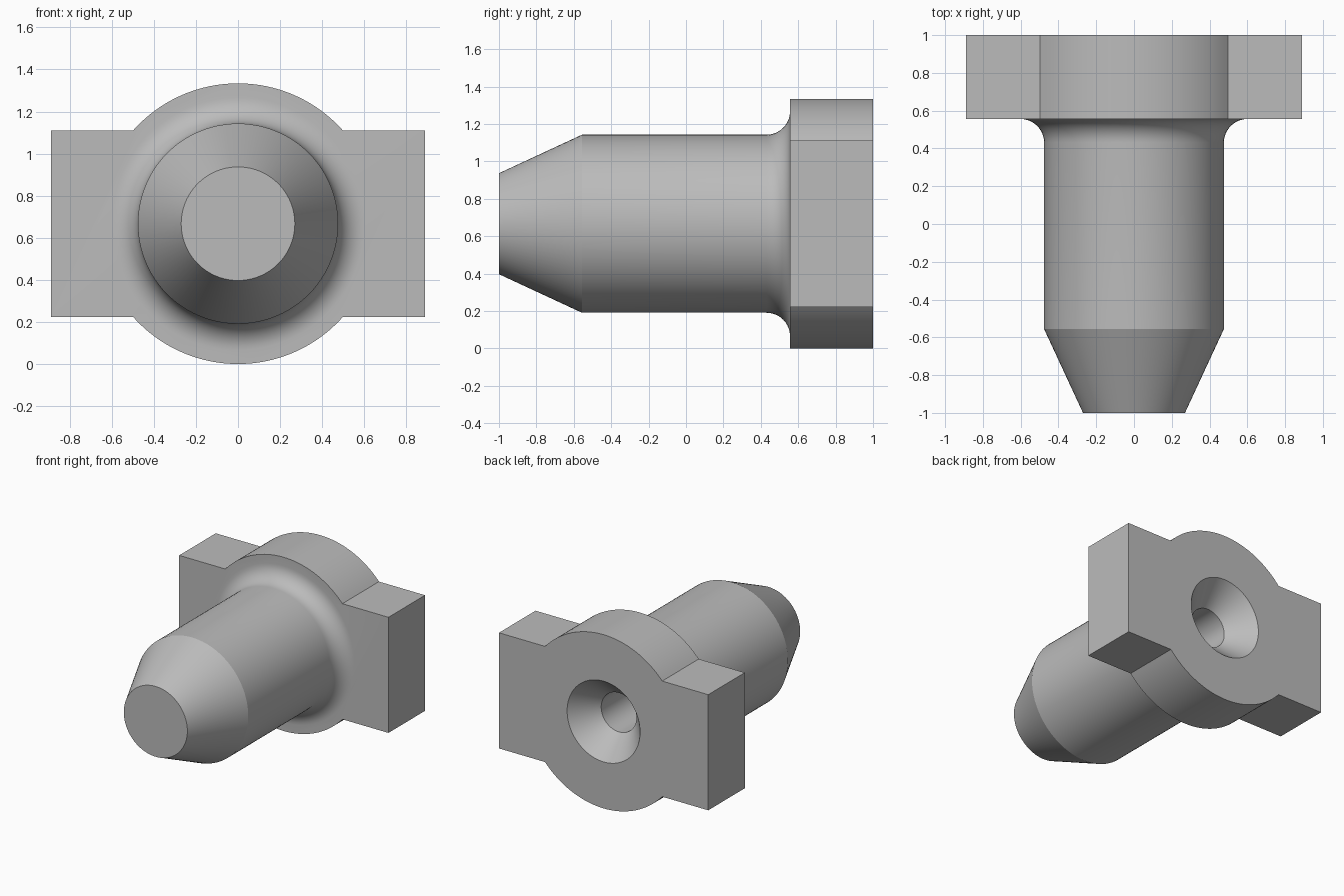
import bpy, bmesh, math
from mathutils import Vector

if "Cube" in bpy.data.objects:
    bpy.data.objects.remove(bpy.data.objects["Cube"])

CZ = 0.667          # height of the pin axis
SEG = 96

grey = bpy.data.materials.new("plain grey")
grey.diffuse_color = (0.5, 0.5, 0.5, 1)
grey.use_nodes = True
grey.node_tree.nodes["Principled BSDF"].inputs["Base Color"].default_value = grey.diffuse_color


def finish(bm, name):
    bmesh.ops.recalc_face_normals(bm, faces=bm.faces)
    mesh = bpy.data.meshes.new(name)
    bm.to_mesh(mesh)
    bm.free()
    mesh.materials.append(grey)
    ob = bpy.data.objects.new(name, mesh)
    bpy.context.collection.objects.link(ob)
    return ob


def lathe(name, profile):
    """Solid of revolution about the y axis from (radius, y) points."""
    bm = bmesh.new()
    rings = []
    for r, y in profile:
        rings.append([bm.verts.new((r * math.cos(2 * math.pi * i / SEG), y,
                                    CZ + r * math.sin(2 * math.pi * i / SEG)))
                      for i in range(SEG)])
    for a, b in zip(rings, rings[1:]):
        for i in range(SEG):
            j = (i + 1) % SEG
            bm.faces.new((a[i], a[j], b[j], b[i]))
    bm.faces.new(rings[0])
    bm.faces.new(rings[-1])
    return finish(bm, name)


def combine(target, other, operation):
    mod = target.modifiers.new(operation.lower(), 'BOOLEAN')
    mod.operation = operation
    mod.solver = 'EXACT'
    mod.object = other
    bpy.context.view_layer.objects.active = target
    bpy.ops.object.modifier_apply(modifier=mod.name)
    bpy.data.objects.remove(other)


# Flange outline: round disc with a rectangular lug on each side
R, HW, HH = 0.667, 0.889, 0.444
a0 = math.asin(HH / R)
top = [(R * math.cos(t), R * math.sin(t))
       for t in (a0 + (math.pi - 2 * a0) * i / 40 for i in range(41))]
outline = [(HW, -HH), (HW, HH)] + top + [(-HW, HH), (-HW, -HH)] + [(-x, -z) for x, z in top]
bm = bmesh.new()
face = bm.faces.new([bm.verts.new((x, 0.556, CZ + z)) for x, z in outline])
ext = bmesh.ops.extrude_face_region(bm, geom=[face])
bmesh.ops.translate(bm, vec=Vector((0, 0.444, 0)),
                    verts=[v for v in ext["geom"] if isinstance(v, bmesh.types.BMVert)])
pin = finish(bm, "flanged_pin")

# Tapered shaft with a fillet where it meets the flange
F = 0.125
fillet = [(0.476 + F - F * math.cos(t), 0.556 - F + F * math.sin(t))
          for t in (math.pi / 2 * i / 10 for i in range(11))]
shaft = lathe("shaft", [(0.27, -1), (0.476, -0.556)] + fillet + [(0.601, 0.7)])
combine(pin, shaft, 'UNION')

# Countersunk blind bore in the back
bore = lathe("bore", [(0.15, -0.4), (0.15, 0.815), (0.31, 1.0), (0.31, 1.1)])
combine(pin, bore, 'DIFFERENCE')

bpy.ops.object.select_all(action='DESELECT')
pin.select_set(True)
bpy.context.view_layer.objects.active = pin
bpy.ops.object.shade_smooth_by_angle(angle=math.radians(20))
